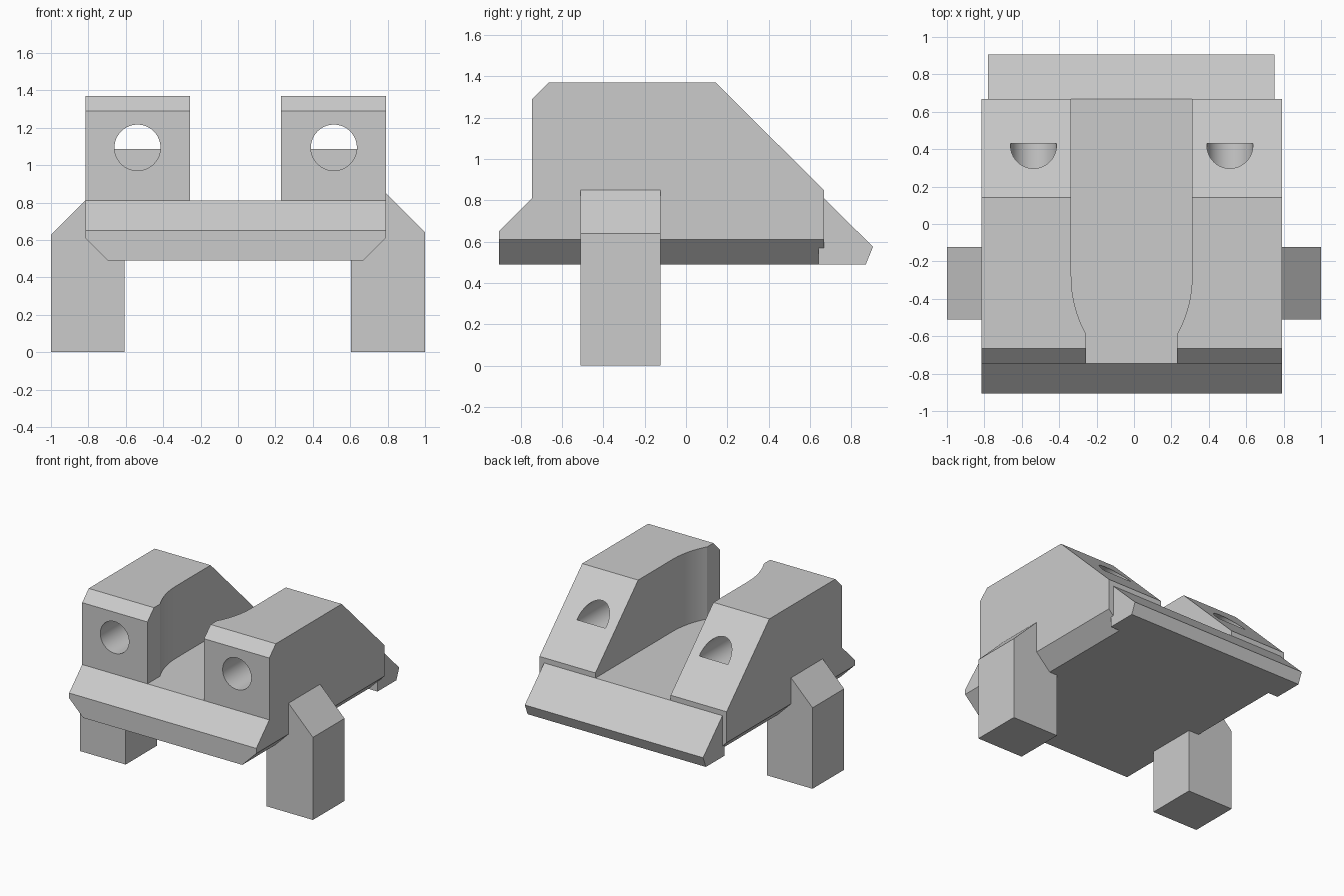
import bpy, bmesh, math
from mathutils import Vector

cube = bpy.data.objects.get("Cube")
if cube:
    bpy.data.objects.remove(cube, do_unlink=True)

grey = bpy.data.materials.new("plain grey")
grey.use_nodes = True
colour = (0.6, 0.6, 0.6, 1)
grey.diffuse_color = colour
grey.node_tree.nodes["Principled BSDF"].inputs["Base Color"].default_value = colour

AXES = {"x": lambda a, b, t: (t, a, b),
        "y": lambda a, b, t: (a, t, b),
        "z": lambda a, b, t: (a, b, t)}


def prism(name, profile, axis, start, end, bevel=0):
    """Extrude a flat profile along an axis; bevel cuts the lower side edges."""
    bm = bmesh.new()
    place = AXES[axis]
    face = bm.faces.new([bm.verts.new(place(a, b, start)) for a, b in profile])
    out = bmesh.ops.extrude_face_region(bm, geom=[face])
    move = Vector(place(0, 0, end - start))
    bmesh.ops.translate(bm, vec=move, verts=[v for v in out["geom"] if isinstance(v, bmesh.types.BMVert)])
    bmesh.ops.recalc_face_normals(bm, faces=bm.faces)
    if bevel:
        low = min(v.co.z for v in bm.verts) + 0.001
        edges = [e for e in bm.edges if all(v.co.z < low for v in e.verts)
                 and abs(e.verts[0].co.x - e.verts[1].co.x) < 0.001]
        bmesh.ops.bevel(bm, geom=edges, offset=bevel, segments=1, affect="EDGES")
    mesh = bpy.data.meshes.new(name)
    bm.to_mesh(mesh)
    bm.free()
    mesh.materials.append(grey)
    obj = bpy.data.objects.new(name, mesh)
    bpy.context.collection.objects.link(obj)
    return obj


def cut(target, cutter):
    cutter.hide_render = True
    mod = target.modifiers.new("cut", "BOOLEAN")
    mod.operation, mod.solver, mod.object = "DIFFERENCE", "EXACT", cutter
    bpy.context.view_layer.objects.active = target
    bpy.ops.object.modifier_apply(modifier=mod.name)
    bpy.data.objects.remove(cutter, do_unlink=True)


MID = -0.0125   # the body sits slightly off centre
HALF = 0.803

# Main body, drawn from the side
body = prism("body", [(-0.905, 0.49), (-0.905, 0.65), (-0.745, 0.81), (-0.745, 1.29),
                      (-0.665, 1.37), (0.143, 1.37), (0.667, 0.85), (0.667, 0.49)],
             "x", MID - HALF, MID + HALF, bevel=0.12)

# Central channel, narrowing through an arc to the front
radius, sweep, steps = 0.64, 0.505, 16
side = [(0.243, -0.8)]
for i in range(steps + 1):
    t = sweep * (1 - i / steps)
    side.append((0.323 - radius * (1 - math.cos(t)), -0.28 - radius * math.sin(t)))
side.append((0.323, 0.8))
outline = [(MID + x, y) for x, y in side] + [(MID - x, y) for x, y in reversed(side)]
cut(body, prism("channel_cutter", outline, "z", 0.81, 1.6))

# Round bores that break out of the rear slope
for s in (-1, 1):
    ring = [(MID + s * 0.525 + 0.123 * math.cos(k * math.tau / 64),
             1.094 + 0.123 * math.sin(k * math.tau / 64)) for k in range(64)]
    cut(body, prism("bore_cutter", ring, "y", -0.9, 0.43))

# Rear lip
rear_lip = prism("rear_lip", [(0.64, 0.49), (0.87, 0.49), (0.905, 0.575), (0.667, 0.81), (0.64, 0.81)],
                 "x", -0.78, 0.75)

# Legs with sloped shoulders
left_leg = prism("left_leg", [(0.603, 0), (1, 0), (1, 0.64), (0.79, 0.85), (0.603, 0.6)],
                 "y", -0.51, -0.123)
right_leg = prism("right_leg", [(-0.607, 0), (-1, 0), (-1, 0.628), (-0.815, 0.812), (-0.607, 0.6)],
                  "y", -0.51, -0.123)

# Smooth the arc and bores, keep the edges sharp
bpy.ops.object.select_all(action="DESELECT")
body.select_set(True)
bpy.context.view_layer.objects.active = body
bpy.ops.object.shade_smooth_by_angle(angle=math.radians(20))
